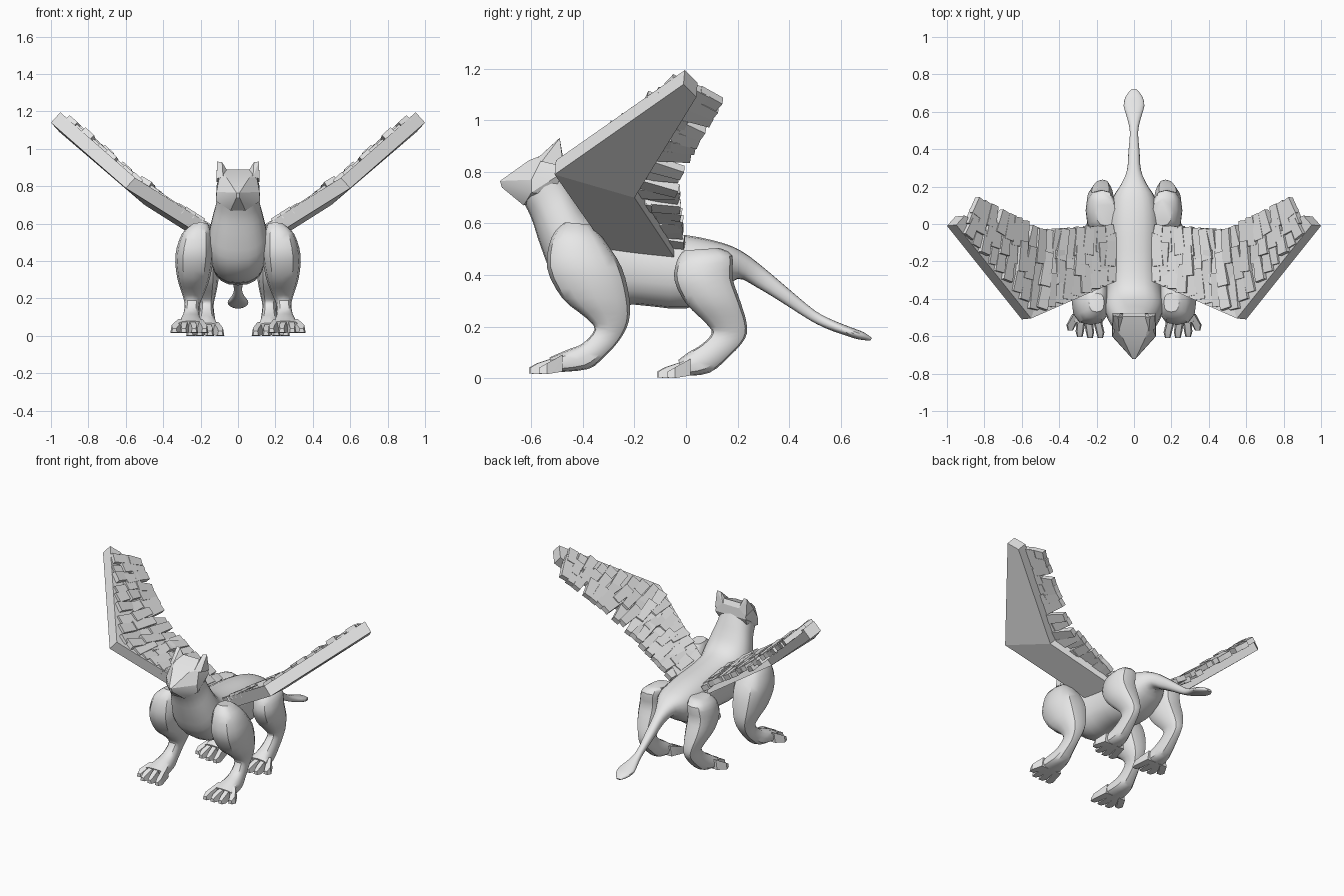
import bpy, bmesh, math, random
from mathutils import Vector

random.seed(4)
grey = bpy.data.materials.new("stone grey")
grey.diffuse_color = (0.8, 0.8, 0.8, 1)


def finish(name, bm, angle=35, mirror=False):
    bmesh.ops.recalc_face_normals(bm, faces=bm.faces)
    me = bpy.data.meshes.new(name)
    bm.to_mesh(me)
    bm.free()
    me.materials.append(grey)
    if angle:
        me.shade_smooth()
        me.set_sharp_from_angle(angle=math.radians(angle))
    ob = bpy.data.objects.new(name, me)
    bpy.context.collection.objects.link(ob)
    if mirror:
        ob.modifiers.new("mirror", 'MIRROR').use_mirror_merge = False
    return ob


def smooth_rows(rows, steps=3):
    """Catmull-Rom interpolation between ring descriptions."""
    out = []
    for i in range(len(rows) - 1):
        a, b = rows[max(i - 1, 0)], rows[i]
        c, d = rows[i + 1], rows[min(i + 2, len(rows) - 1)]
        for k in range(steps):
            t = k / steps
            out.append([0.5 * (2 * q + (r - p) * t + (2 * p - 5 * q + 4 * r - s) * t * t
                               + (3 * q - p - 3 * r + s) * t ** 3)
                        for p, q, r, s in zip(a, b, c, d)])
    return out + [rows[-1]]


def loft(bm, rows, n=16, power=0.85):
    """Each row: y,z of one edge, y,z of the opposite edge, x min, x max."""
    rings = []
    for y1, z1, y2, z2, xa, xb in smooth_rows(rows):
        ring = []
        for k in range(n):
            a = 2 * math.pi * k / n
            c, s = math.cos(a), math.sin(a)
            c = math.copysign(abs(c) ** power, c)
            s = math.copysign(abs(s) ** power, s)
            ring.append(bm.verts.new(((xa + xb) / 2 + c * (xb - xa) / 2,
                                      (y1 + y2) / 2 + s * (y1 - y2) / 2,
                                      (z1 + z2) / 2 + s * (z1 - z2) / 2)))
        rings.append(ring)
    for r, q in zip(rings, rings[1:]):
        for k in range(n):
            bm.faces.new((r[k], r[(k + 1) % n], q[(k + 1) % n], q[k]))
    bm.faces.new(rings[0])
    bm.faces.new(rings[-1])


def hull(bm, points):
    vs = [bm.verts.new(p) for p in points]
    res = bmesh.ops.convex_hull(bm, input=vs)
    junk = [v for v in res["geom_interior"] if isinstance(v, bmesh.types.BMVert)]
    bmesh.ops.delete(bm, geom=junk, context='VERTS')


# Tail, torso and neck: top edge, bottom edge, half width
spine = [(0.722, 0.155, 0.715, 0.145, 0.015), (0.69, 0.178, 0.67, 0.15, 0.045),
         (0.64, 0.197, 0.62, 0.165, 0.055), (0.57, 0.225, 0.55, 0.19, 0.035),
         (0.50, 0.262, 0.48, 0.225, 0.022), (0.40, 0.345, 0.37, 0.295, 0.03),
         (0.30, 0.43, 0.27, 0.355, 0.038), (0.22, 0.49, 0.20, 0.385, 0.07),
         (0.14, 0.525, 0.13, 0.33, 0.115), (0.0, 0.555, 0.0, 0.27, 0.14),
         (-0.2, 0.575, -0.2, 0.285, 0.14), (-0.32, 0.60, -0.37, 0.285, 0.15),
         (-0.38, 0.64, -0.50, 0.37, 0.16), (-0.42, 0.70, -0.56, 0.50, 0.142),
         (-0.45, 0.76, -0.60, 0.62, 0.12), (-0.475, 0.81, -0.635, 0.69, 0.112)]
bm = bmesh.new()
loft(bm, [(a, b, c, d, -w, w) for a, b, c, d, w in spine], 20)
finish("body_and_tail", bm)

# Head with a wedge beak
bm = bmesh.new()
hull(bm, [(s * x, y, z) for s in (-1, 1) for x, y, z in
          [(0.008, -0.722, 0.765), (0.008, -0.715, 0.74), (0.115, -0.60, 0.77),
           (0.118, -0.60, 0.72), (0.06, -0.61, 0.845), (0.10, -0.56, 0.85),
           (0.09, -0.495, 0.89), (0.115, -0.475, 0.80), (0.10, -0.48, 0.86),
           (0.04, -0.63, 0.67), (0.09, -0.52, 0.71)]])
finish("head", bm, 20)

# Pointed ears
bm = bmesh.new()
hull(bm, [(0.112, -0.49, 0.932), (0.085, -0.495, 0.928), (0.055, -0.50, 0.88),
          (0.115, -0.56, 0.84), (0.08, -0.58, 0.85), (0.116, -0.475, 0.82),
          (0.06, -0.478, 0.86)])
finish("ear", bm, 0, True)

# Legs: front edge, back edge, inner and outer x
front = [(-0.47, 0.605, -0.37, 0.595, 0.16, 0.24), (-0.52, 0.55, -0.32, 0.54, 0.14, 0.30),
         (-0.54, 0.43, -0.25, 0.43, 0.13, 0.335), (-0.48, 0.31, -0.22, 0.31, 0.15, 0.325),
         (-0.39, 0.235, -0.222, 0.22, 0.18, 0.30), (-0.355, 0.19, -0.26, 0.145, 0.205, 0.285),
         (-0.40, 0.135, -0.32, 0.08, 0.205, 0.295), (-0.46, 0.11, -0.38, 0.035, 0.195, 0.31),
         (-0.53, 0.08, -0.51, 0.022, 0.18, 0.325)]
hind = [(-0.01, 0.495, 0.13, 0.505, 0.10, 0.20), (-0.035, 0.455, 0.18, 0.475, 0.10, 0.24),
        (-0.045, 0.38, 0.18, 0.39, 0.10, 0.258), (0.0, 0.29, 0.21, 0.30, 0.105, 0.25),
        (0.075, 0.215, 0.235, 0.215, 0.12, 0.22), (0.10, 0.175, 0.23, 0.155, 0.13, 0.205),
        (0.06, 0.13, 0.17, 0.085, 0.125, 0.21), (0.01, 0.10, 0.09, 0.02, 0.115, 0.22),
        (-0.03, 0.07, -0.01, 0.008, 0.105, 0.235)]
for name, rows, tip_y, z0, mid in (("front", front, -0.61, 0.015, 0.25),
                                   ("hind", hind, -0.112, 0.0, 0.165)):
    bm = bmesh.new()
    loft(bm, rows, 12, 0.75)
    finish(name + "_leg", bm, 35, True)
    # Splayed toes, the outermost one set back
    bm = bmesh.new()
    for base, tip, back in ((-0.045, -0.07, 0), (0, -0.015, 0), (0.03, 0.04, 0.005),
                            (0.055, 0.09, 0.04)):
        ye, yb = tip_y + back, tip_y + 0.13
        bx, tx = mid + base, mid + tip
        hull(bm, [(bx - 0.025, yb, z0 + 0.01), (bx + 0.025, yb, z0 + 0.01),
                  (bx - 0.015, yb, z0 + 0.075), (bx + 0.015, yb, z0 + 0.075),
                  (tx - 0.022, ye + 0.03, z0), (tx + 0.022, ye + 0.03, z0),
                  (tx - 0.015, ye + 0.03, z0 + 0.042), (tx + 0.015, ye + 0.03, z0 + 0.042),
                  (tx - 0.014, ye, z0 + 0.003), (tx + 0.014, ye, z0 + 0.003),
                  (tx - 0.01, ye, z0 + 0.025), (tx + 0.01, ye, z0 + 0.025)])
    finish(name + "_toes", bm, 25, True)

# Wing slab: an inner and an outer panel, thickened upward
bm = bmesh.new()
outline = [(0.12, -0.30, 0.49), (0.60, -0.51, 0.79), (1.0, -0.01, 1.14),
           (0.955, 0.04, 1.09), (0.50, -0.20, 0.70), (0.12, -0.04, 0.46)]
low = [bm.verts.new(p) for p in outline]
high = [bm.verts.new(Vector(p) + Vector((-0.05, 0.005, 0.055))) for p in outline]
for r in (low, high):
    bm.faces.new((r[0], r[1], r[4], r[5]))
    bm.faces.new((r[1], r[2], r[3], r[4]))
for i in range(6):
    j = (i + 1) % 6
    bm.faces.new((low[i], low[j], high[j], high[i]))
finish("wing", bm, 0, True)

# Overlapping block feathers in three rows on the upper side
lead = [Vector(p) for p in ((0.11, -0.31, 0.55), (0.53, -0.48, 0.835), (0.93, -0.03, 1.175))]
trail = [Vector(p) for p in ((0.13, -0.02, 0.52), (0.49, -0.05, 0.765), (0.87, 0.14, 1.09))]
bm = bmesh.new()
COLS = 18
for i in range(COLS):
    t = 2 * (i + 0.3) / COLS
    k = min(int(t), 1)
    a, b = lead[k].lerp(lead[k + 1], t - k), trail[k].lerp(trail[k + 1], t - k)
    span = (lead[k + 1] - lead[k] + trail[k + 1] - trail[k]).normalized()
    for s in (0.24, 0.53, 0.82):
        length = (b - a).length * 0.4 + 0.015
        chord = (b - a).normalized() + span * random.uniform(-0.12, 0.12)
        chord.z += random.uniform(-0.08, 0.12)
        chord.normalize()
        up = span.cross(chord).normalized()
        side = chord.cross(up)
        c = a.lerp(b, s) + up * random.uniform(-0.006, 0.012) + span * random.uniform(-0.012, 0.012)
        hull(bm, [c + chord * (e * length / 2) + side * (w * (0.029 - 0.004 * e)) + up * (h * 0.017)
                  for e in (-1, 1) for w in (-1, 1) for h in (-1, 1)])
finish("feathers", bm, 0, True)
